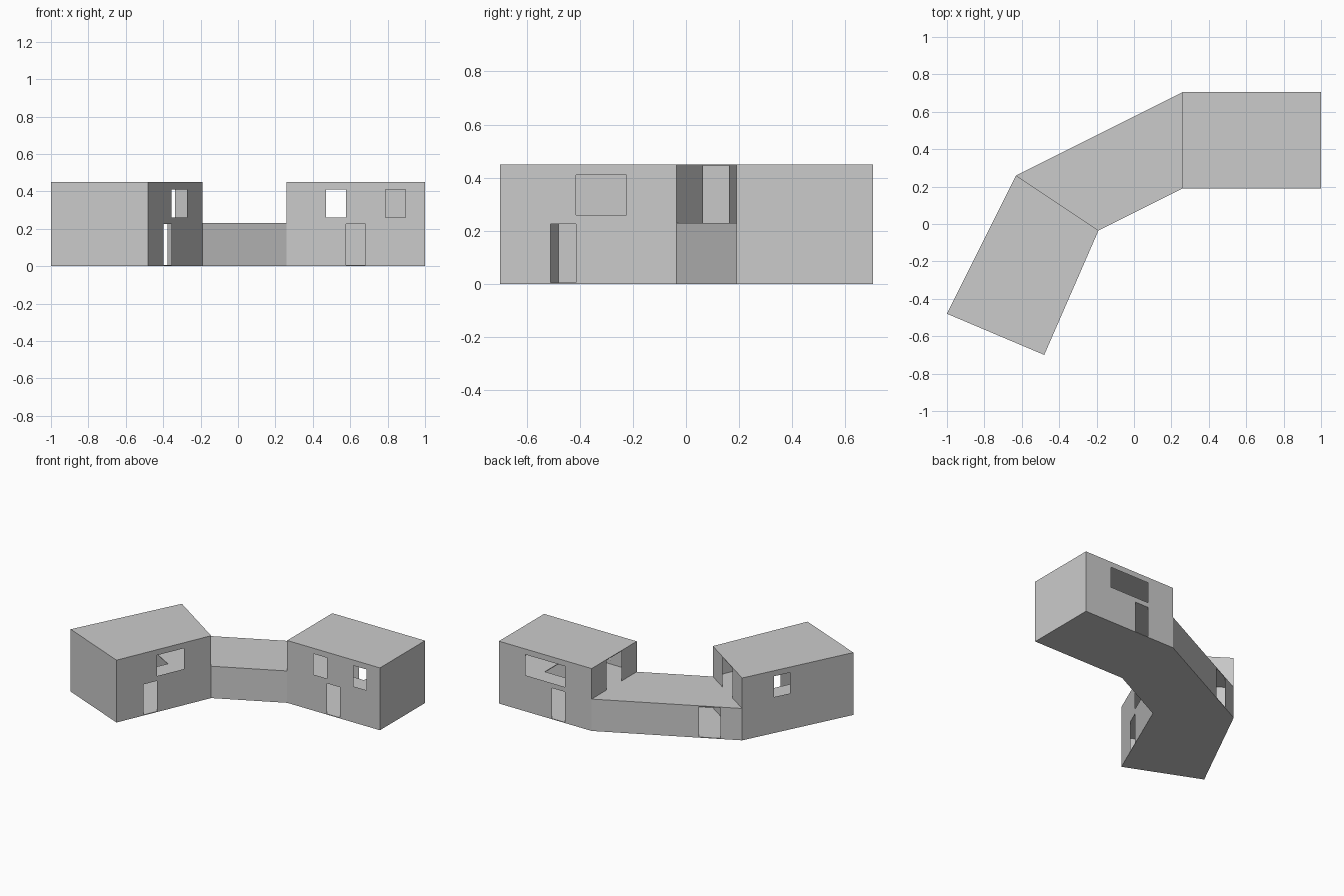
import bpy, bmesh
from mathutils import Vector

if "Cube" in bpy.data.objects:
    bpy.data.objects.remove(bpy.data.objects["Cube"])

S = 1 / 7            # openings sit on sevenths of each wall
MID, TOP, T = 0.23, 0.45, 0.005
SILL, HEAD, DOOR = 0.26, 0.41, 0.225


def finish(name, bm):
    bmesh.ops.remove_doubles(bm, verts=bm.verts, dist=1e-5)
    me = bpy.data.meshes.new(name)
    bm.to_mesh(me)
    bm.free()
    bpy.context.collection.objects.link(bpy.data.objects.new(name, me))


def wall(name, p, q, top, openings=()):
    """Sheet wall from p to q; openings are (t0, t1, z0, z1)."""
    p, q = Vector(p), Vector(q)
    ts = sorted({0, 1, *[v for o in openings for v in o[:2]]})
    zs = sorted({0, top, *[v for o in openings for v in o[2:]]})
    bm = bmesh.new()
    for a, b in zip(ts, ts[1:]):
        for c, d in zip(zs, zs[1:]):
            t, z = (a + b) / 2, (c + d) / 2
            if any(o[0] < t < o[1] and o[2] < z < o[3] for o in openings):
                continue
            bm.faces.new([bm.verts.new((*p.lerp(q, u), h))
                          for u, h in ((a, c), (b, c), (b, d), (a, d))])
    finish(name, bm)


def slab(name, quad, z, hole=False):
    """Thin plate over four corners, with an optional middle-third stairwell."""
    a, b, c, d = (Vector(v) for v in quad)
    n = 3 if hole else 1
    bm = bmesh.new()
    for i in range(n):
        for j in range(n):
            if hole and i == j == 1:
                continue
            pts = [a.lerp(b, u / n).lerp(d.lerp(c, u / n), v / n)
                   for u, v in ((i, j), (i + 1, j), (i + 1, j + 1), (i, j + 1))]
            bm.faces.new([bm.verts.new((*p, z)) for p in pts])
    bmesh.ops.remove_doubles(bm, verts=bm.verts, dist=1e-5)
    ret = bmesh.ops.extrude_face_region(bm, geom=bm.faces[:], use_keep_orig=True)
    bmesh.ops.translate(bm, vec=(0, 0, T),
                        verts=[v for v in ret["geom"] if isinstance(v, bmesh.types.BMVert)])
    bmesh.ops.recalc_face_normals(bm, faces=bm.faces)
    finish(name, bm)


def door(i):
    return (i * S, (i + 1) * S, 0, DOOR)


def window(i, j):
    return (i * S, j * S, SILL, HEAD)


# Plan corners along the inner (front) and outer (back) sides
F = [(-0.48, -0.70), (-0.19, -0.035), (0.26, 0.19), (1.0, 0.19)]
B = [(-1.0, -0.48), (-0.63, 0.26), (0.26, 0.705), (1.0, 0.705)]

# Floors, upper floors with stairwells, roofs
for k, part in enumerate(("left", "middle", "right")):
    quad = (F[k], F[k + 1], B[k + 1], B[k])
    tall = part != "middle"
    slab(part + "_floor", quad, 0)
    slab(part + ("_upper_floor" if tall else "_roof"), quad, MID - T, tall)
    if tall:
        slab(part + "_roof", quad, TOP - T)

# Left wing walls
wall("left_front_wall", F[0], F[1], TOP, [door(2), window(3, 5)])
wall("left_back_wall", B[1], B[0], TOP, [window(2, 3)])
wall("left_end_wall", B[0], F[0], TOP)
# Link walls
wall("middle_front_wall", F[1], F[2], MID)
wall("middle_back_wall", B[2], B[1], MID, [door(5)])
# Right wing walls
wall("right_front_wall", F[2], F[3], TOP, [window(2, 3), door(3), window(5, 6)])
wall("right_back_wall", B[2], B[3], TOP, [door(2), window(2, 5)])
wall("right_end_wall", F[3], B[3], TOP)
# Partitions between wings and link, open in the middle third
for k, part in ((1, "left"), (2, "right")):
    wall(part + "_partition", F[k], B[k], TOP, [(1 / 3, 2 / 3, 0, TOP)])
